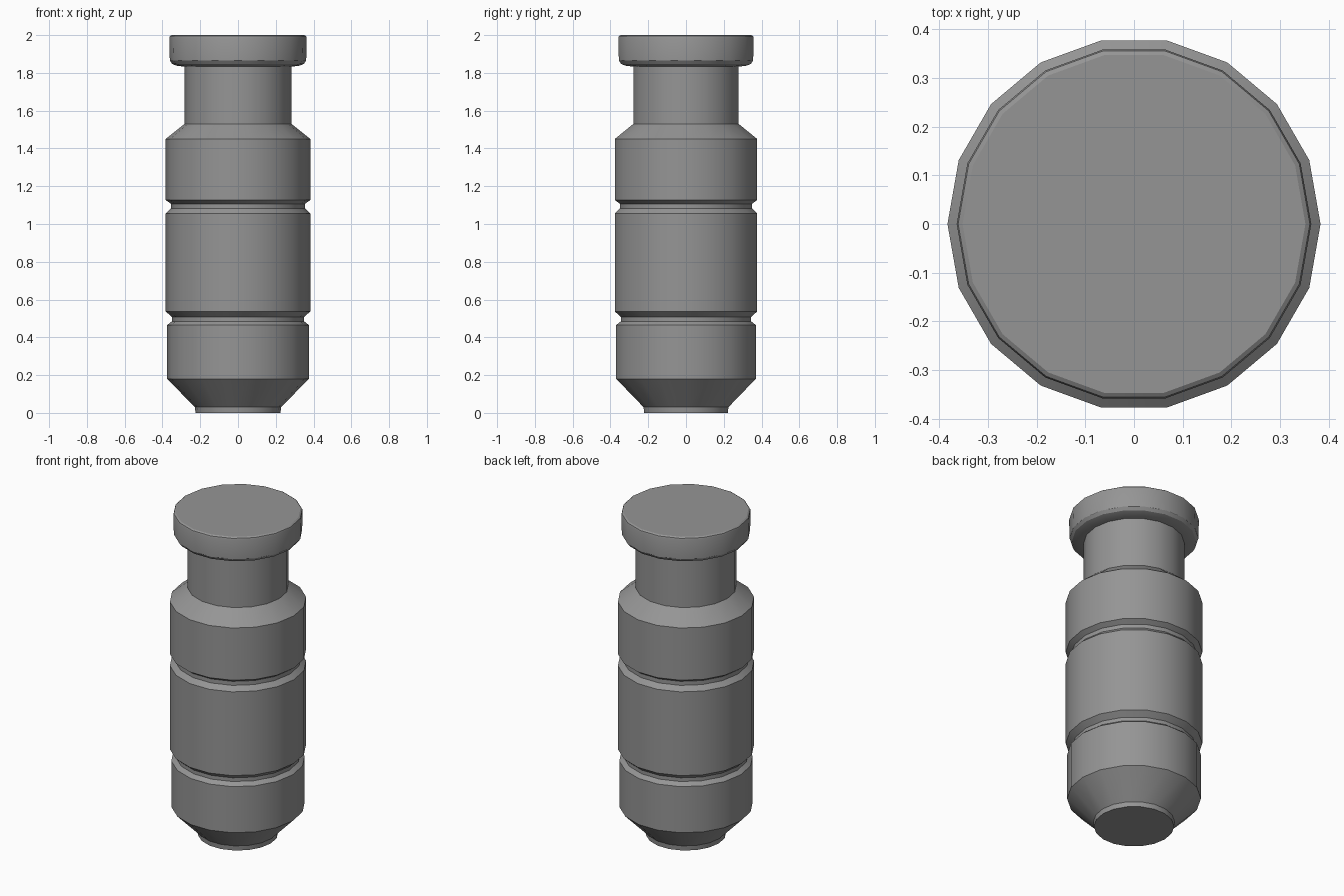
import bpy
import bmesh
from math import cos, sin, tau

SIDES = 18

if "Cube" in bpy.data.objects:
    bpy.data.objects.remove(bpy.data.objects["Cube"], do_unlink=True)

grey = bpy.data.materials.new("mid grey")
grey.use_nodes = True
grey.diffuse_color = (0.3, 0.3, 0.3, 1)
grey.node_tree.nodes["Principled BSDF"].inputs["Base Color"].default_value = (0.3, 0.3, 0.3, 1)


def lathe(name, profile, close_top=True):
    """Turn a (radius, height) profile around z, with flat end caps."""
    bm = bmesh.new()
    rings = [[bm.verts.new((r * cos(tau * i / SIDES), r * sin(tau * i / SIDES), z))
              for i in range(SIDES)] for r, z in profile]
    for low, high in zip(rings, rings[1:]):
        for i in range(SIDES):
            j = (i + 1) % SIDES
            bm.faces.new((low[i], low[j], high[j], high[i]))
    bm.faces.new(rings[0][::-1])
    if close_top:
        bm.faces.new(rings[-1])
    mesh = bpy.data.meshes.new(name)
    bm.to_mesh(mesh)
    bm.free()
    mesh.materials.append(grey)
    obj = bpy.data.objects.new(name, mesh)
    bpy.context.collection.objects.link(obj)
    bpy.ops.object.select_all(action="DESELECT")
    obj.select_set(True)
    bpy.context.view_layer.objects.active = obj
    bpy.ops.object.shade_smooth_by_angle(angle=0.55)
    return obj


# Grooved shaft: tapered foot, two ring grooves, sloped shoulder and neck
lathe("shaft", [
    (0.225, 0), (0.228, 0.03), (0.375, 0.18),
    (0.375, 0.465), (0.35, 0.485), (0.35, 0.508),
    (0.383, 0.537), (0.383, 1.055), (0.355, 1.082), (0.355, 1.107),
    (0.383, 1.127), (0.383, 1.45), (0.283, 1.53), (0.283, 1.845),
], close_top=False)

# Head disc with softened rims
lathe("head", [
    (0.275, 1.832), (0.325, 1.838), (0.348, 1.847), (0.361, 1.865),
    (0.364, 1.985), (0.361, 1.994), (0.352, 2.0),
])
